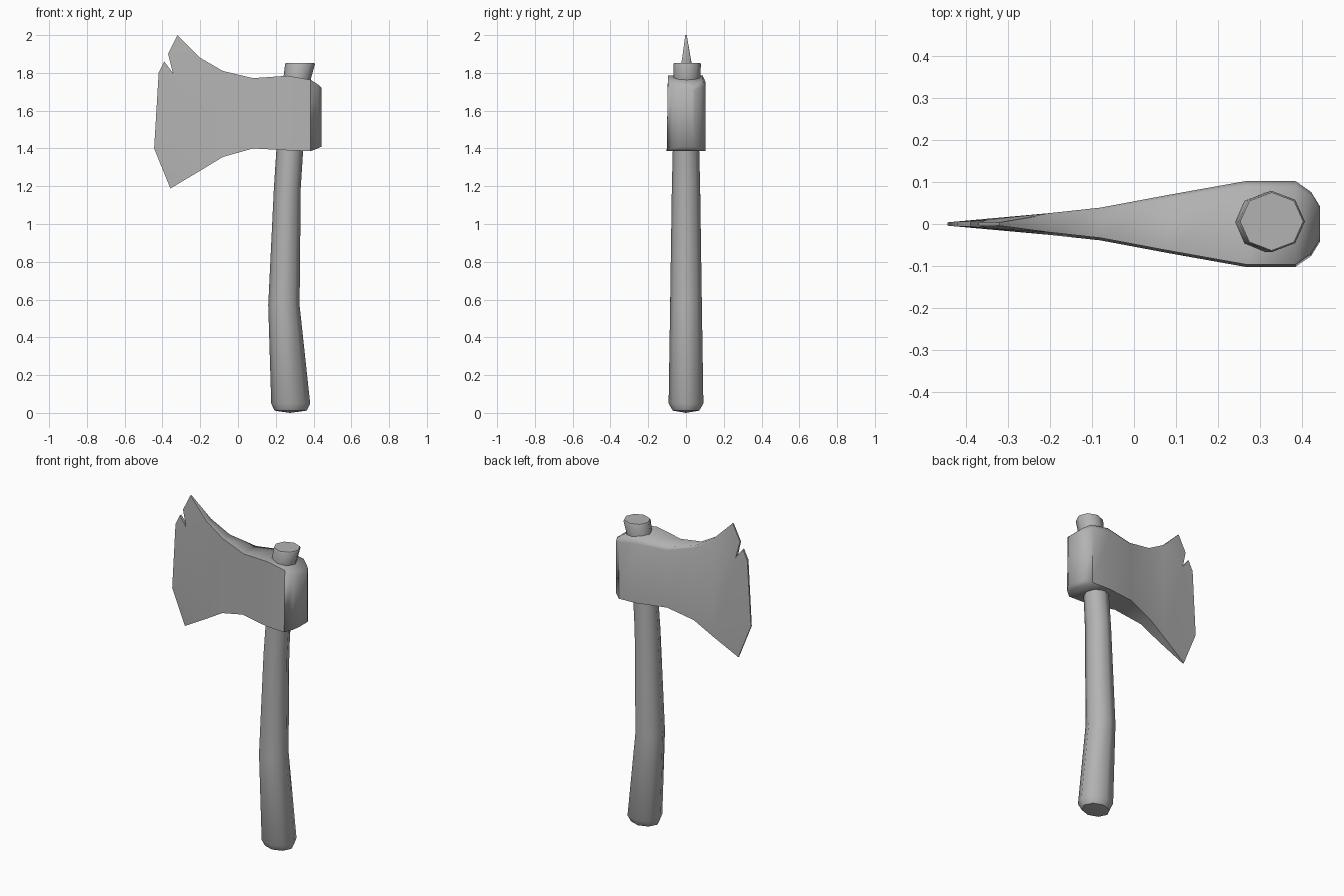
import bpy, bmesh, math

if "Cube" in bpy.data.objects:
    bpy.data.objects.remove(bpy.data.objects["Cube"])

grey = bpy.data.materials.new("dark_grey")
grey.diffuse_color = (0.45, 0.45, 0.45, 1)
grey.use_nodes = True
grey.node_tree.nodes["Principled BSDF"].inputs["Base Color"].default_value = grey.diffuse_color


def finish(name, bm, angle):
    bmesh.ops.recalc_face_normals(bm, faces=bm.faces)
    mesh = bpy.data.meshes.new(name)
    bm.to_mesh(mesh)
    bm.free()
    mesh.materials.append(grey)
    ob = bpy.data.objects.new(name, mesh)
    bpy.context.collection.objects.link(ob)
    bpy.ops.object.select_all(action='DESELECT')
    ob.select_set(True)
    bpy.context.view_layer.objects.active = ob
    bpy.ops.object.shade_smooth_by_angle(angle=math.radians(angle))
    return ob


def bridge(bm, rings):
    for a, b in zip(rings, rings[1:]):
        n = len(a)
        for i in range(n):
            bm.faces.new((a[i], a[(i + 1) % n], b[(i + 1) % n], b[i]))


# Handle: octagonal rings along a gently curved path (z, x centre, x radius, y radius, y centre)
bm = bmesh.new()
rings = []
for z, cx, rx, ry, cy in [(0.012, 0.278, 0.085, 0.07, 0), (0.05, 0.279, 0.103, 0.092, 0),
                          (0.57, 0.243, 0.083, 0.084, 0), (1.19, 0.261, 0.071, 0.075, 0),
                          (1.39, 0.274, 0.071, 0.07, 0), (1.77, 0.313, 0.073, 0.071, 0.004),
                          (1.845, 0.328, 0.079, 0.073, 0.006), (1.853, 0.328, 0.075, 0.069, 0.006)]:
    rings.append([bm.verts.new((cx + rx * math.cos(k * math.pi / 4),
                                cy + ry * math.sin(k * math.pi / 4), z)) for k in range(8)])
bridge(bm, rings)
bm.faces.new(rings[-1])
# slightly domed butt
tip = bm.verts.new((0.275, 0, 0))
for i in range(8):
    bm.faces.new((rings[0][i], rings[0][(i + 1) % 8], tip))
finish("handle", bm, 50)

# Axe head: sections from the poll to the blade, back top edge softened (x, z bottom, z top, half thickness)
bm = bmesh.new()
rings = []
for x, z0, z1, t in [(0.443, 1.41, 1.72, 0.042), (0.422, 1.40, 1.74, 0.076),
                     (0.385, 1.386, 1.763, 0.102), (0.265, 1.39, 1.785, 0.102),
                     (0.08, 1.40, 1.772, 0.069), (-0.08, 1.355, 1.81, 0.039),
                     (-0.20, 1.282, 1.88, 0.026)]:
    rings.append([bm.verts.new(p) for p in ((x, -t, z0), (x, t, z0), (x, t, z1 - 0.3 * t),
                                            (x, 0.87 * t, z1), (x, 0.006 - t, z1))])
bridge(bm, rings)
bm.faces.new(rings[0])

# Blade: chipped cutting edge, top to bottom (x, z, half thickness)
edge = [(-0.32, 2.0, 0.004), (-0.37, 1.90, 0.005), (-0.345, 1.80, 0.011), (-0.39, 1.86, 0.006),
        (-0.42, 1.80, 0.006), (-0.444, 1.40, 0.004), (-0.358, 1.188, 0.004)]
front = [bm.verts.new((x, -t, z)) for x, z, t in edge]
back = [bm.verts.new((x, t, z)) for x, z, t in edge]
front_low, back_low, back_mid, back_top, front_top = rings[-1]
# side triangles fan out around the chip
for top, low, v in ((front_top, front_low, front), (back_mid, back_low, back)):
    for tri in ((top, v[0], v[2]), (v[0], v[1], v[2]), (top, v[2], low), (v[2], v[3], v[4]),
                (v[2], v[4], v[5]), (v[2], v[5], low), (low, v[5], v[6])):
        bm.faces.new(tri)
# cutting edge, top and bottom strips
for i in range(len(edge) - 1):
    bm.faces.new((front[i], front[i + 1], back[i + 1], back[i]))
bm.faces.new((front_top, back_top, back[0], front[0]))
bm.faces.new((back_top, back_mid, back[0]))
bm.faces.new((front_low, back_low, back[-1], front[-1]))
head = finish("axe_head", bm, 32)

# soften the rounded poll and the back top edge
mesh = head.data
for e in mesh.edges:
    a, b = (mesh.vertices[i].co for i in e.vertices)
    mid = (a + b) / 2
    if mid.z > 1.7 and mid.y > 0.015 and mid.x > -0.21 or mid.x > 0.39:
        e.use_edge_sharp = False
